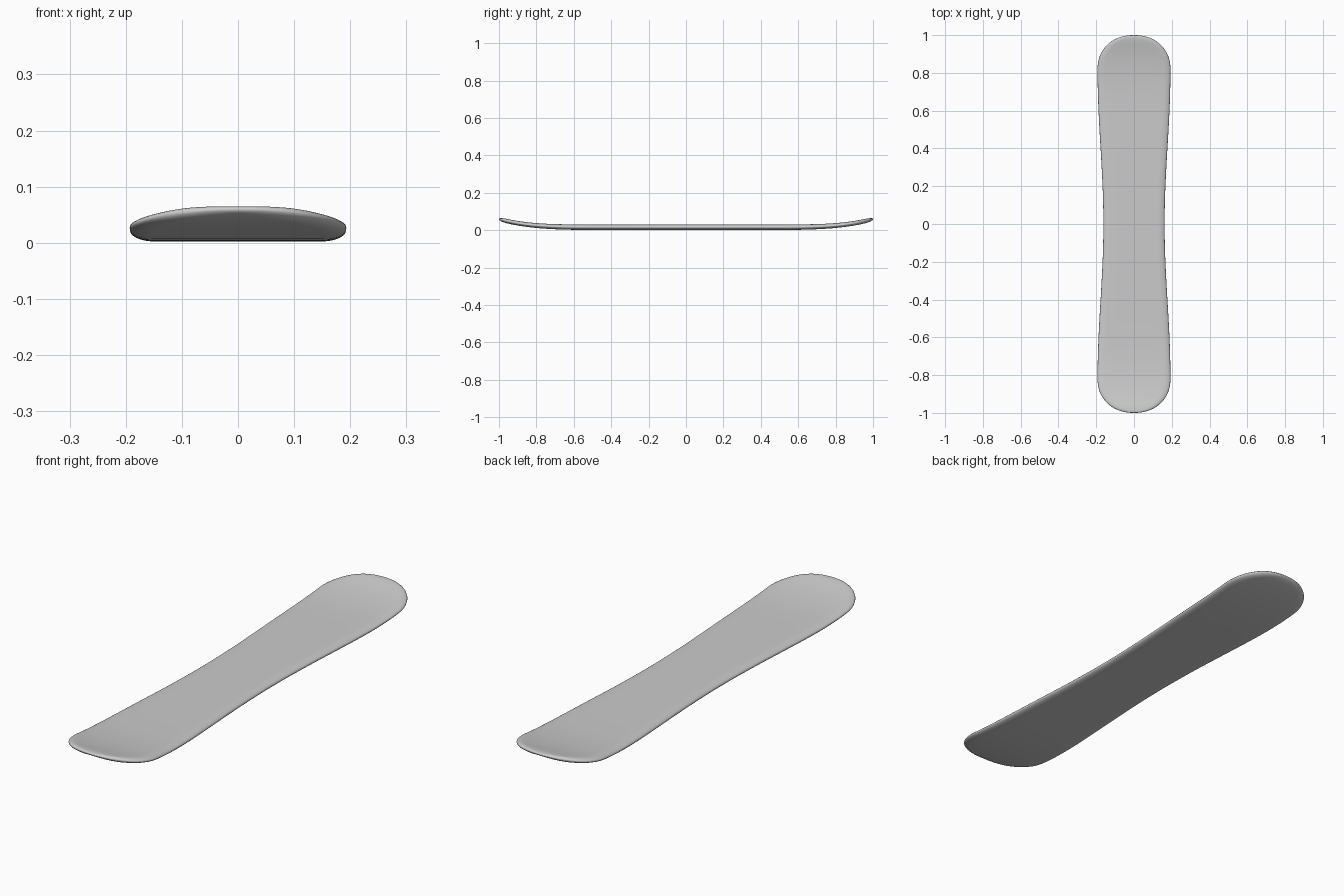
import bpy, bmesh
from math import sin, cos, pi

if "Cube" in bpy.data.objects:
    bpy.data.objects.remove(bpy.data.objects["Cube"])

WIDE_Y = 0.82      # where the board is widest
WAIST, WIDE = 0.162, 0.193
HALF_T = 0.0145    # half thickness
EDGE = 0.04        # width of the rounded rail
TIP_EDGE = 0.05    # length of the rounding at nose and tail


def half_width(y):
    a = min(abs(y), 1.0)
    if a < WIDE_Y:
        return WAIST + (WIDE - WAIST) * (1 - cos(pi * a / WIDE_Y)) / 2
    t = (a - WIDE_Y) / (1 - WIDE_Y)
    return WIDE * max(0.0, 1 - t ** 2.15) ** (1 / 2.15)


def centre_z(y):
    t = max(0.0, (abs(y) - 0.45) / 0.55)
    return 0.017 + 0.043 * t ** 3.5


def thickness(y):
    base = HALF_T - 0.003 * max(0.0, (abs(y) - 0.6) / 0.4)
    t = max(0.0, (abs(y) - (1 - TIP_EDGE)) / TIP_EDGE)
    return base * max(0.0, 1 - t ** 2.3) ** (1 / 2.3)


def section(y):
    """Flat-topped cross-section with rounded rails, as a closed loop."""
    w, h, zc = half_width(y), thickness(y), centre_z(y)
    r = min(EDGE, w * 0.8)
    n = 8
    rail = [(w - r + r * cos(a), h * sin(a))
            for a in (-pi / 2 + pi * i / (2 * n) for i in range(2 * n + 1))]
    inner = [((w - r) * k / 3, h) for k in (2, 1, 0, -1, -2)]
    loop = rail + inner + [(-x, -z) for x, z in rail] + [(-x, -z) for x, z in inner]
    return [(x, y, zc + z) for x, z in loop]


# Stations along the board, packed closely towards the round ends
ends = [WIDE_Y + (1 - WIDE_Y) * sin(pi / 2 * i / 28) for i in range(28)]
half = [WIDE_Y * i / 28 for i in range(1, 28)] + ends
stations = [-y for y in reversed(half)] + [0.0] + half

# Board: loft the sections and close each end on a point
bm = bmesh.new()
rings = [[bm.verts.new(p) for p in section(y)] for y in stations]
count = len(rings[0])
for a, b in zip(rings, rings[1:]):
    for i in range(count):
        j = (i + 1) % count
        bm.faces.new((a[i], a[j], b[j], b[i]))
for ring, y in ((rings[0], -1.0), (rings[-1], 1.0)):
    tip = bm.verts.new((0, y, centre_z(y)))
    for i in range(count):
        bm.faces.new((ring[i], ring[(i + 1) % count], tip))
bmesh.ops.recalc_face_normals(bm, faces=bm.faces)
low = min(v.co.z for v in bm.verts)
bmesh.ops.translate(bm, verts=bm.verts, vec=(0, 0, 0.002 - low))

mesh = bpy.data.meshes.new("snowboard_deck")
bm.to_mesh(mesh)
bm.free()
mesh.shade_smooth()
board = bpy.data.objects.new("snowboard_deck", mesh)
bpy.context.collection.objects.link(board)
